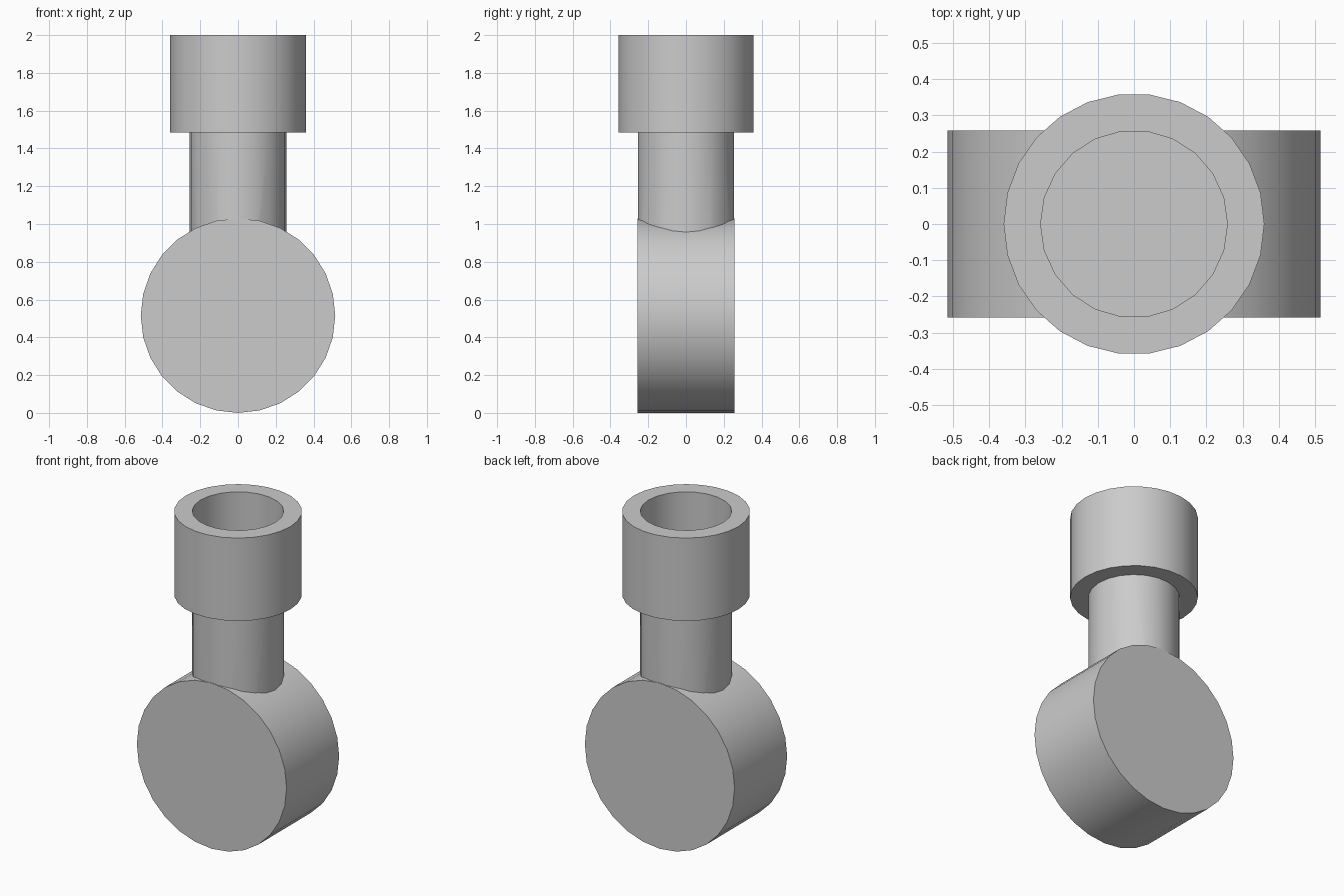
import bpy, bmesh
from math import pi, radians, cos, sin

cube = bpy.data.objects.get("Cube")
if cube:
    bpy.data.objects.remove(cube, do_unlink=True)

grey = bpy.data.materials.new("plain_grey")
grey.use_nodes = True
GREY = (0.6, 0.6, 0.6, 1)
grey.diffuse_color = GREY
grey.node_tree.nodes["Principled BSDF"].inputs["Base Color"].default_value = GREY

R_DISC, R_STEM, R_COLLAR = 0.515, 0.258, 0.36
Z_COLLAR, Z_TOP = 1.485, 2.0


def finish(obj, name):
    obj.name = name
    obj.data.materials.clear()
    obj.data.materials.append(grey)
    bpy.ops.object.select_all(action='DESELECT')
    obj.select_set(True)
    bpy.context.view_layer.objects.active = obj
    bpy.ops.object.shade_smooth_by_angle(angle=radians(35))
    return obj


def cylinder(name, radius, sides, z0, z1):
    bpy.ops.mesh.primitive_cylinder_add(vertices=sides, radius=radius, depth=z1 - z0,
                                        location=(0, 0, (z0 + z1) / 2),
                                        rotation=(0, 0, pi / 2))
    bpy.ops.object.transform_apply(location=True, rotation=True)
    return finish(bpy.context.object, name)


# Upright disc at the base, its axis running front to back
bpy.ops.mesh.primitive_cylinder_add(vertices=28, radius=R_DISC, depth=2 * R_STEM,
                                    location=(0, 0, R_DISC), rotation=(pi / 2, 0, 0))
bpy.ops.object.transform_apply(location=True, rotation=True)
disc = finish(bpy.context.object, "base_disc")

# Stem, trimmed to sit on the rim of the disc
stem = cylinder("stem", R_STEM, 22, R_DISC, Z_COLLAR)
trim = stem.modifiers.new("trim", 'BOOLEAN')
trim.operation = 'DIFFERENCE'
trim.solver = 'EXACT'
trim.object = disc
bpy.ops.object.modifier_apply(modifier="trim")

# Collar with a round socket open at the top
collar = cylinder("collar", R_COLLAR, 26, Z_COLLAR, Z_TOP)
bore = cylinder("bore_cutter", R_STEM, 22, Z_COLLAR + 0.002, Z_TOP + 0.1)
cut = collar.modifiers.new("socket", 'BOOLEAN')
cut.operation = 'DIFFERENCE'
cut.solver = 'EXACT'
cut.object = bore
bpy.context.view_layer.objects.active = collar
bpy.ops.object.modifier_apply(modifier="socket")
bpy.data.objects.remove(bore, do_unlink=True)
finish(collar, "collar")
finish(stem, "stem")
